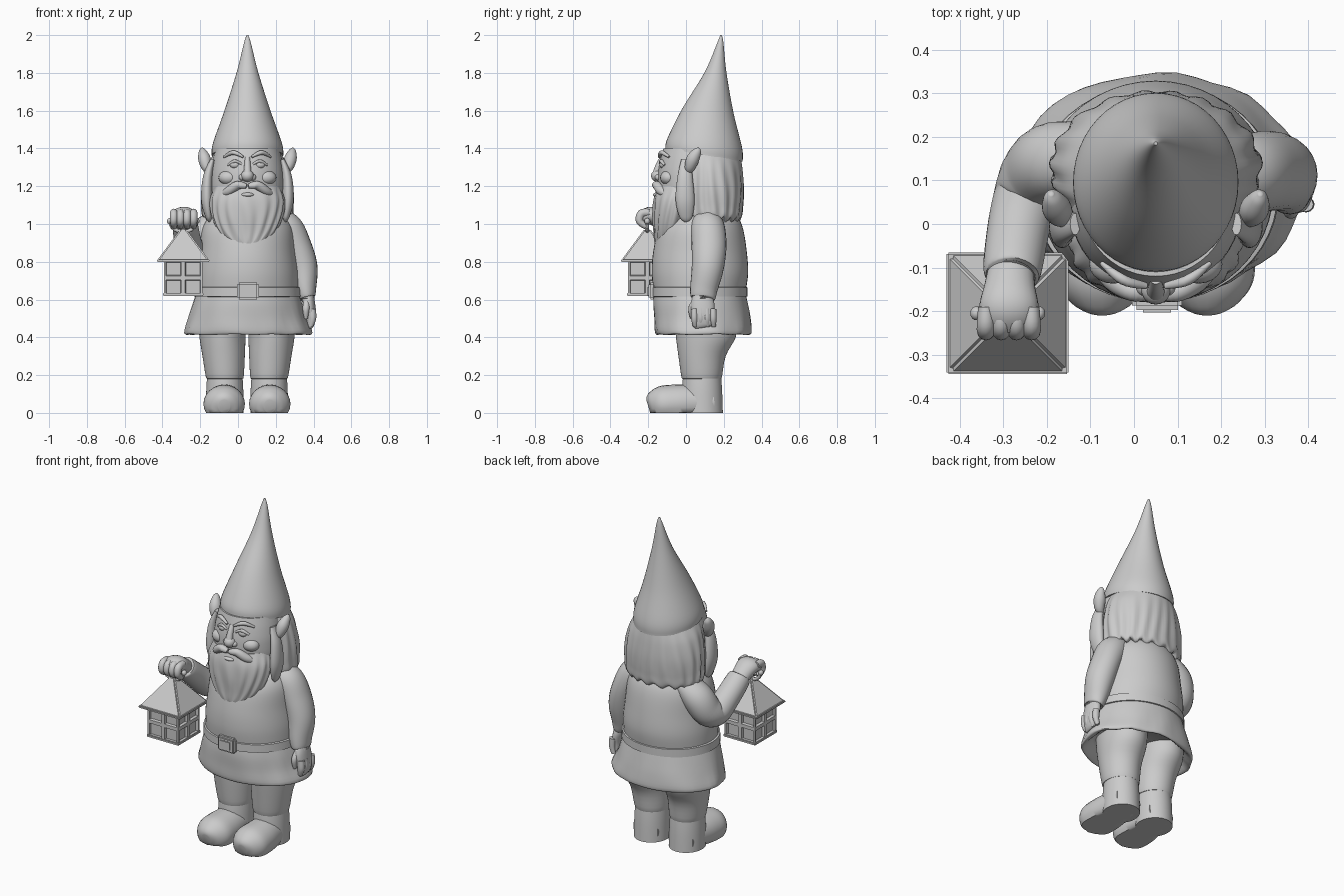
import bpy, bmesh, math
from mathutils import Vector, Matrix

cube = bpy.data.objects.get("Cube")
if cube:
    bpy.data.objects.remove(cube, do_unlink=True)

stone = bpy.data.materials.new("light_grey")
stone.use_nodes = True
GREY = (0.6, 0.6, 0.6, 1)
stone.diffuse_color = GREY
stone.node_tree.nodes["Principled BSDF"].inputs["Base Color"].default_value = GREY
MID = 0.05  # the figure stands a little off centre, balanced by the lantern


def finish(name, bm, angle=50):
    bmesh.ops.recalc_face_normals(bm, faces=bm.faces[:])
    mesh = bpy.data.meshes.new(name)
    bm.to_mesh(mesh)
    bm.free()
    mesh.materials.append(stone)
    ob = bpy.data.objects.new(name, mesh)
    bpy.context.collection.objects.link(ob)
    bpy.ops.object.select_all(action='DESELECT')
    ob.select_set(True)
    bpy.context.view_layer.objects.active = ob
    bpy.ops.object.shade_smooth_by_angle(angle=math.radians(angle))
    return ob


def spline(points, steps):
    """Catmull-Rom interpolation of tuples; steps=1 keeps straight segments."""
    out = []
    for i in range(len(points) - 1):
        a, b = points[max(i - 1, 0)], points[i]
        c, d = points[i + 1], points[min(i + 2, len(points) - 1)]
        for s in range(steps):
            t = s / steps
            out.append([0.5 * (2 * q + (r - p) * t + (2 * p - 5 * q + 4 * r - w) * t * t
                        + (3 * q - p - 3 * r + w) * t ** 3) for p, q, r, w in zip(a, b, c, d)])
    return out + [list(points[-1])]


def skin(name, rings, angle=50):
    bm = bmesh.new()
    rows = [[bm.verts.new(p) for p in ring] for ring in rings]
    n = len(rows[0])
    for a, b in zip(rows, rows[1:]):
        for i in range(n):
            bm.faces.new((a[i], a[(i + 1) % n], b[(i + 1) % n], b[i]))
    bm.faces.new(rows[0])
    bm.faces.new(rows[-1])
    return finish(name, bm, angle)


def loft(name, sections, steps=6, seg=48, folds=0, depth=0.0, ragged=0.0, tilt=(0, 0), angle=50):
    """Stack ellipses (x, y, z, rx, ry); folds deepen and the hem frays toward the last one."""
    rows = spline(sections, steps)
    rings = []
    for k, (x, y, z, rx, ry) in enumerate(rows):
        t = k / (len(rows) - 1)
        slope = tilt[0] + (tilt[1] - tilt[0]) * t
        ring = []
        for i in range(seg):
            a = 2 * math.pi * i / seg
            w = math.sin(folds * a + 1.2 * math.sin(5 * t + 3 * a)) if folds else 0
            m = 1 + depth * w * min(1, 2 * t)
            dy = ry * math.sin(a) * m
            ring.append((x + rx * math.cos(a) * m, y + dy, z + slope * dy + ragged * w * t * t))
        rings.append(ring)
    return skin(name, rings, angle)


def limb(name, path, steps=6, seg=24):
    """Sweep ellipses (x, y, z, side radius, other radius) along a path, kept above ground."""
    rows = spline(path, steps)
    rings = []
    for k, (x, y, z, ra, rb) in enumerate(rows):
        before, after = rows[max(k - 1, 0)], rows[min(k + 1, len(rows) - 1)]
        t = (Vector(after[:3]) - Vector(before[:3])).normalized()
        u = (Vector((1, 0, 0)) - t * t.x).normalized()
        v = t.cross(u)
        ring = []
        for i in range(seg):
            a = 2 * math.pi * i / seg
            p = Vector((x, y, z)) + u * ra * math.cos(a) + v * rb * math.sin(a)
            p.z = max(p.z, 0)
            ring.append(p)
        rings.append(ring)
    return skin(name, rings, 60)


def ball(name, at, size, turn=0.0):
    bm = bmesh.new()
    bmesh.ops.create_uvsphere(bm, u_segments=20, v_segments=12, radius=1)
    bm.transform(Matrix.Translation(at) @ Matrix.Rotation(turn, 4, 'Y') @ Matrix.Diagonal((*size, 1)))
    return finish(name, bm)


def box(name, at, size, bevel):
    bm = bmesh.new()
    bmesh.ops.create_cube(bm, size=1)
    bm.transform(Matrix.Translation(at) @ Matrix.Diagonal((*size, 1)))
    bmesh.ops.bevel(bm, geom=bm.edges[:], offset=bevel, segments=2, affect='EDGES')
    return finish(name, bm, 40)


# Hat leaning back to its tip
loft("hat", [(MID, .095, 1.365, .19, .205), (MID, .1, 1.43, .182, .197), (MID, .117, 1.6, .122, .135),
             (MID, .157, 1.8, .058, .058), (MID, .182, 1.96, .018, .016), (MID, .185, 2.0, .004, .004)],
     tilt=(-.17, 0))

# Head and hair
loft("face", [(MID, .05, 1.4, .17, .17), (MID, .04, 1.33, .185, .178), (MID, .035, 1.25, .195, .185),
              (MID, .03, 1.15, .19, .175), (MID, .04, 1.05, .15, .15)])
loft("hair", [(MID, .12, 1.37, .18, .172), (MID, .125, 1.3, .215, .175), (MID, .13, 1.2, .237, .175),
              (MID, .13, 1.1, .24, .17), (MID, .13, 1.03, .232, .158), (MID, .13, 1.03, .17, .1)],
     seg=96, folds=19, depth=.025, ragged=.02, tilt=(-.17, 0))

# Beard, moustache and face features
loft("beard", [(MID, -.03, 1.2, .17, .12), (MID, -.045, 1.13, .195, .125), (MID, -.06, 1.05, .187, .115),
               (MID, -.085, .96, .15, .085), (MID, -.11, .89, .09, .055), (MID, -.125, .845, .025, .02)],
     seg=96, folds=15, depth=.045, ragged=.022)
ball("nose", (MID, -.15, 1.255), (.034, .035, .032))
limb("nose_bridge", [(MID, -.125, 1.35, .014, .014), (MID, -.143, 1.31, .017, .018),
                     (MID, -.16, 1.26, .022, .02)])
ball("lower_lip", (MID, -.155, 1.155), (.035, .02, .012))
for side, label in ((-1, "right"), (1, "left")):
    def at(x, y, z, *radii):
        return (MID + side * x, y, z, *radii)
    limb(label + "_moustache", [at(.005, -.163, 1.2, .012, .012), at(.05, -.155, 1.205, .024, .022),
                                at(.1, -.13, 1.175, .022, .024), at(.14, -.098, 1.155, .01, .01),
                                at(.16, -.08, 1.165, .003, .003)])
    ball(label + "_nostril", at(.027, -.143, 1.247), (.019, .022, .018))
    ball(label + "_eye", at(.066, -.122, 1.313), (.027, .018, .019))
    limb(label + "_eyelid", [at(.03, -.135, 1.317, .006, .006), at(.066, -.132, 1.333, .008, .01),
                             at(.105, -.113, 1.312, .006, .006)])
    limb(label + "_eyebrow", [at(.022, -.142, 1.355, .006, .008), at(.075, -.128, 1.378, .012, .012),
                              at(.125, -.09, 1.355, .005, .006)])
    ball(label + "_cheek", at(.098, -.092, 1.245), (.055, .045, .04))
    limb(label + "_sideburn", [at(.185, .0, 1.34, .012, .025), at(.21, -.005, 1.25, .025, .04),
                               at(.215, -.005, 1.13, .03, .05), at(.205, 0, 1.04, .018, .035),
                               at(.2, 0, 1.01, .004, .008)])
    # Pointed ears, hollowed toward the front
    limb(label + "_ear", [at(.19, .01, 1.265, .012, .012), at(.215, .02, 1.3, .027, .028),
                          at(.228, .037, 1.345, .033, .034), at(.238, .06, 1.385, .02, .022),
                          at(.24, .07, 1.402, .005, .006)])

# Coat body, belt and flared skirt
loft("coat_body", [(MID, .1, 1.09, .13, .12), (MID, .088, 1.04, .2, .185), (MID, .078, .97, .24, .225),
                   (MID, .074, .85, .254, .248), (MID, .074, .74, .268, .255), (MID, .072, .64, .27, .243)])
loft("belt", [(MID, .072, .612, .262, .238), (MID, .072, .617, .283, .253), (MID, .072, .664, .28, .253),
              (MID, .072, .67, .262, .238)], steps=1, angle=40)
loft("coat_skirt", [(MID, .072, .65, .265, .24), (MID, .076, .58, .288, .25), (MID, .085, .5, .312, .255),
                    (.055, .091, .425, .338, .255), (.055, .091, .42, .315, .235),
                    (.055, .091, .47, .26, .19)],
     steps=4, folds=9, depth=.014, ragged=.005)
box("belt_buckle", (MID + .003, -.18, .645), (.115, .035, .09), .01)
box("buckle_plate", (MID + .003, -.196, .645), (.075, .014, .055), .005)

# Legs and boots
for label, x in (("right", -.07), ("left", .165)):
    out = -.012 if x < 0 else .012
    loft(label + "_trouser", [(x + out, .105, .48, .125, .165), (x + out, .105, .4, .122, .158),
                              (x + out / 2, .085, .3, .112, .125), (x, .083, .19, .1, .107),
                              (x, .083, .185, .09, .098)], steps=4)
    loft(label + "_boot_shaft", [(x, .085, .2, .093, .1), (x, .085, .12, .098, .106),
                                 (x, .087, .0, .1, .108)], steps=4)
    limb(label + "_boot_foot", [(x, .15, .06, .085, .08), (x, .05, .055, .097, .095),
                                (x + out / 4, -.05, .05, .108, .1), (x + out / 4, -.13, .045, .106, .097),
                                (x + out / 4, -.18, .04, .072, .072), (x + out / 4, -.2, .035, .03, .036)])

# Left arm hanging, right arm raised forward
limb("left_sleeve", [(.18, .1, 1.03, .06, .075), (.255, .115, .98, .085, .09), (.31, .122, .88, .08, .092),
                     (.343, .115, .77, .078, .085), (.355, .095, .66, .06, .073), (.365, .09, .61, .045, .065),
                     (.365, .09, .615, .03, .05)])
limb("left_hand", [(.365, .09, .64, .032, .045), (.375, .088, .58, .033, .062), (.385, .09, .52, .028, .06),
                   (.383, .093, .47, .022, .055), (.38, .095, .455, .012, .045)])
limb("left_thumb", [(.365, .05, .59, .018, .018), (.36, .03, .55, .018, .018), (.36, .035, .5, .01, .012)])
for i in range(4):
    y = .045 + .033 * i
    limb("left_finger_%d" % i, [(.392, y, .55, .02, .017), (.395, y, .5, .019, .018),
                                (.385, y + .003, .457, .012, .011)], seg=12)
limb("right_sleeve", [(-.1, .15, 1.02, .06, .08), (-.18, .145, .95, .085, .09), (-.225, .115, .87, .08, .088),
                      (-.245, .06, .845, .078, .075), (-.265, -.01, .905, .072, .07),
                      (-.28, -.11, .995, .066, .062), (-.28, -.112, .997, .045, .045)])
limb("right_palm", [(-.28, -.08, .97, .05, .045), (-.285, -.14, 1.02, .058, .045),
                    (-.287, -.19, 1.045, .068, .046), (-.287, -.235, 1.03, .06, .035)])
for i in range(4):
    x = -.34 + .035 * i
    limb("right_finger_%d" % i, [(x, -.19, 1.06, .018, .02), (x, -.235, 1.055, .021, .022),
                                 (x, -.245, 1.015, .02, .02), (x, -.21, .985, .015, .015)], seg=12)

# Lantern with recessed panes, hipped roof and wire handle
LX, LY = -.29, -.205
bm = bmesh.new()
bmesh.ops.create_cube(bm, size=1)
bmesh.ops.subdivide_edges(bm, edges=bm.edges[:], cuts=1, use_grid_fill=True)
bm.transform(Matrix.Translation((LX, LY, .715)) @ Matrix.Diagonal((.205, .205, .19, 1)))
bm.normal_update()
walls = [f for f in bm.faces if abs(f.normal.z) < .5]
bmesh.ops.inset_individual(bm, faces=walls, thickness=.015, depth=0)
bmesh.ops.inset_individual(bm, faces=walls, thickness=.005, depth=-.015)
finish("lantern_case", bm, 25)
box("lantern_base", (LX, LY, .627), (.216, .216, .016), .004)

bm = bmesh.new()
bmesh.ops.create_cone(bm, cap_ends=True, segments=4, radius1=.193, radius2=.02, depth=.165)
bm.transform(Matrix.Translation((LX, LY, .892)) @ Matrix.Rotation(math.pi / 4, 4, 'Z'))
bmesh.ops.bevel(bm, geom=bm.edges[:], offset=.007, segments=2, affect='EDGES')
finish("lantern_roof", bm, 30)
box("lantern_eaves", (LX, LY, .806), (.28, .28, .014), .004)

ARC = [(LX + .068 * math.cos(a), LY, 1.01 + .052 * math.sin(a), .009, .009)
       for a in (math.radians(d) for d in range(170, 371, 20))]
bm = bmesh.new()
for p, q in zip(ARC, ARC[1:]):
    a, b = Vector(p[:3]), Vector(q[:3])
    turn = (b - a).to_track_quat('Z', 'Y').to_matrix().to_4x4()
    bmesh.ops.create_cone(bm, cap_ends=True, segments=10, radius1=.01, radius2=.01, depth=(b - a).length * 1.1,
                          matrix=Matrix.Translation((a + b) / 2) @ turn)
finish("lantern_handle", bm)
for label, x in (("right", -.072), ("left", .072)):
    ball(label + "_handle_knob", (LX + x, LY, 1.015), (.014, .016, .016))
